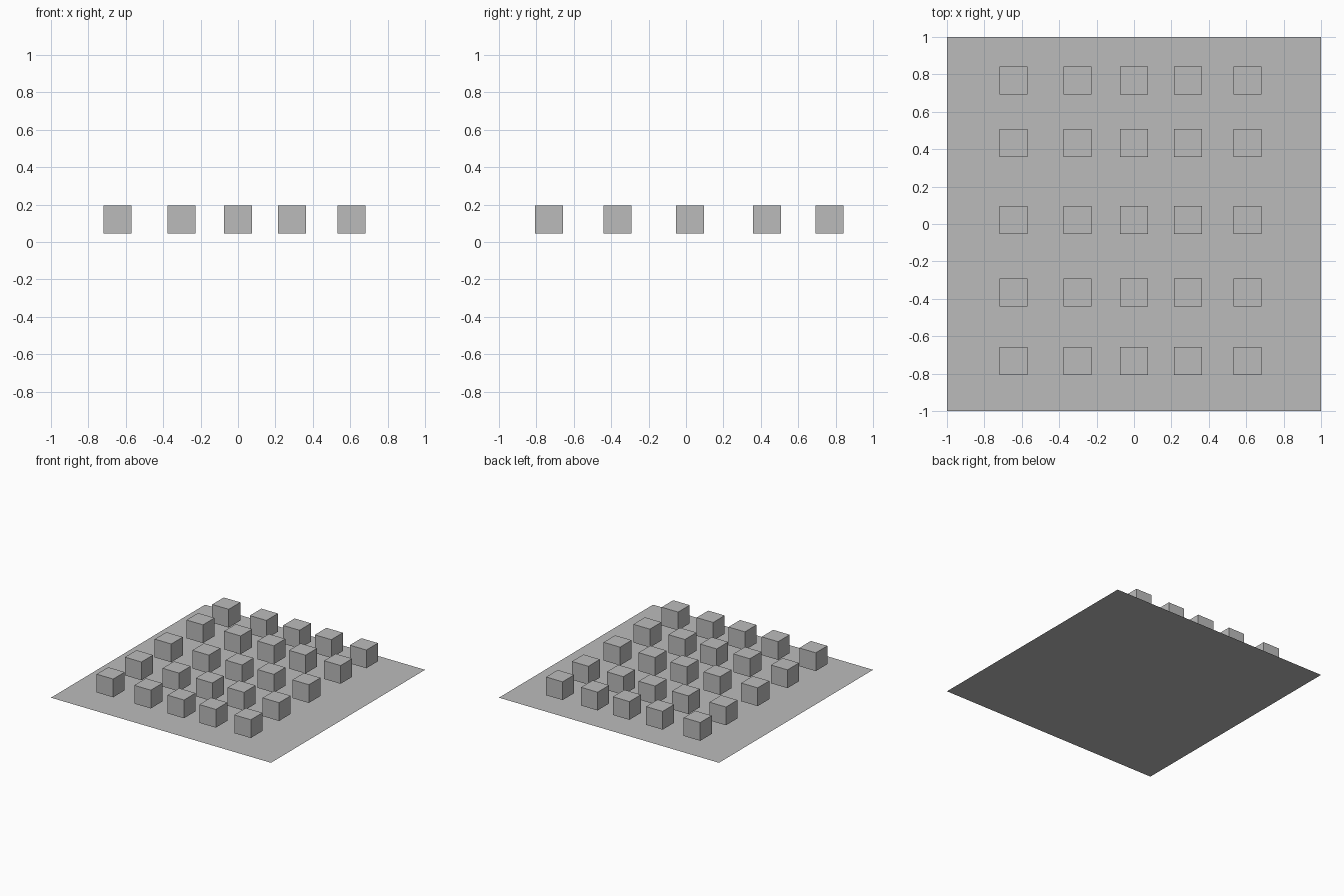
import bpy

default = bpy.data.objects.get("Cube")
if default:
    bpy.data.objects.remove(default, do_unlink=True)

# Single plain colour
grey = bpy.data.materials.new("plain_grey")
grey.use_nodes = True
colour = (0.5, 0.5, 0.5, 1)
grey.diffuse_color = colour
grey.node_tree.nodes["Principled BSDF"].inputs["Base Color"].default_value = colour


def finish(name):
    obj = bpy.context.object
    obj.name = name
    obj.data.materials.append(grey)


# Flat ground sheet
bpy.ops.mesh.primitive_plane_add(size=2)
finish("ground_sheet")

# Unevenly spaced rows of blocks hovering just above the sheet
SIZE = 0.15
HEIGHT = 0.12
columns = (-0.644, -0.302, 0, 0.289, 0.607)
rows = (-0.733, -0.366, 0.021, 0.433, 0.767)
for r, y in enumerate(rows, 1):
    for c, x in enumerate(columns, 1):
        bpy.ops.mesh.primitive_cube_add(size=SIZE, location=(x, y, HEIGHT))
        finish(f"block_row_{r}_column_{c}")
